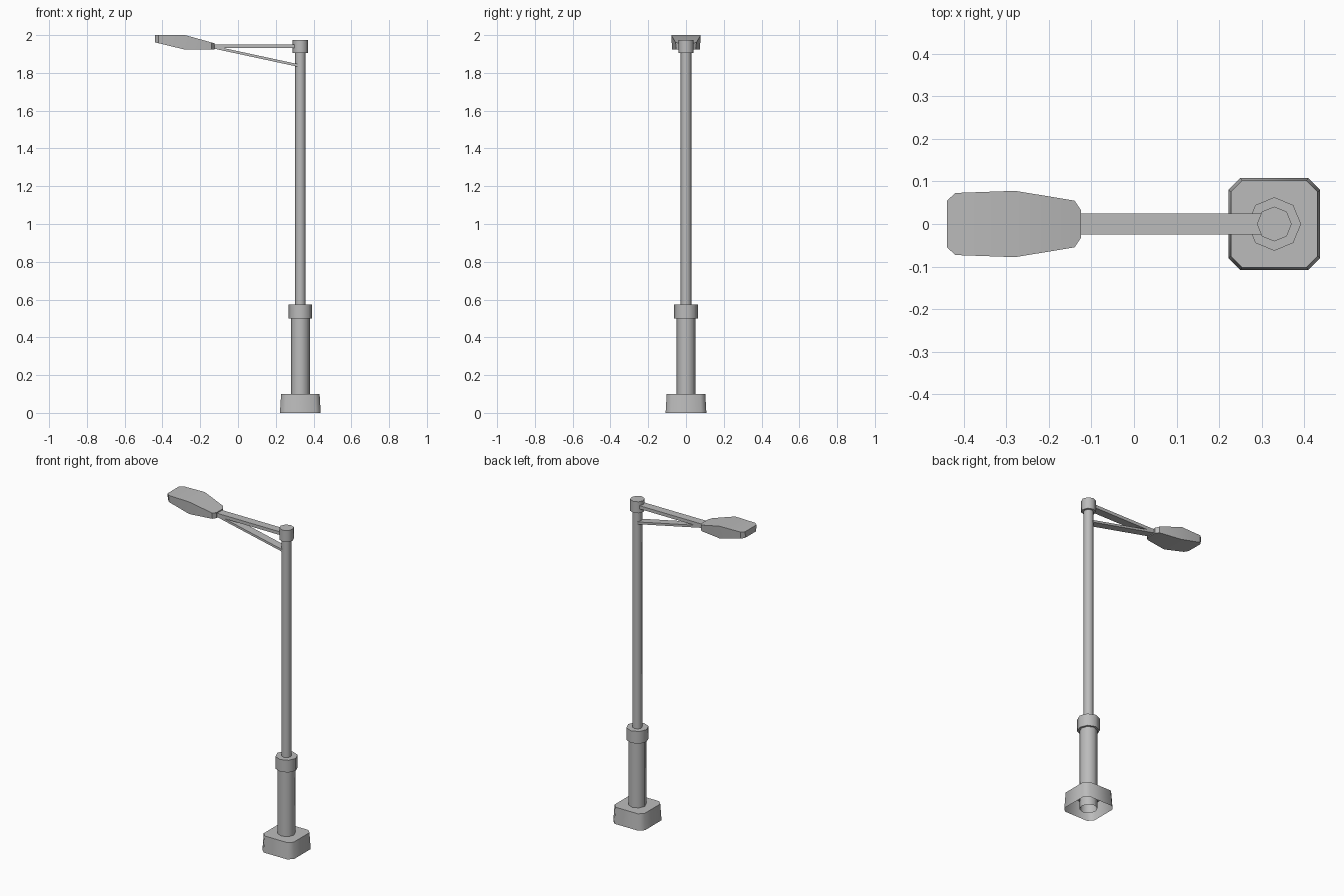
import bpy, bmesh
from math import radians, cos, sin, pi

if "Cube" in bpy.data.objects:
    bpy.data.objects.remove(bpy.data.objects["Cube"], do_unlink=True)

# Single grey metal
metal = bpy.data.materials.new("grey_metal")
metal.use_nodes = True
grey = (0.5, 0.5, 0.5, 1)
metal.diffuse_color = grey
metal.node_tree.nodes["Principled BSDF"].inputs["Base Color"].default_value = grey

POLE_X = 0.33


def loft(name, rings, cap_start=True, cap_end=True, smooth=50):
    """Skin a list of equal-length point rings into one object."""
    bm = bmesh.new()
    loops = [[bm.verts.new(p) for p in ring] for ring in rings]
    n = len(loops[0])
    for a, b in zip(loops, loops[1:]):
        for i in range(n):
            j = (i + 1) % n
            bm.faces.new((a[i], a[j], b[j], b[i]))
    if cap_start:
        bm.faces.new(loops[0][::-1])
    if cap_end:
        bm.faces.new(loops[-1])
    if cap_start and cap_end:
        bmesh.ops.recalc_face_normals(bm, faces=bm.faces)
    mesh = bpy.data.meshes.new(name)
    bm.to_mesh(mesh)
    bm.free()
    mesh.materials.append(metal)
    obj = bpy.data.objects.new(name, mesh)
    bpy.context.collection.objects.link(obj)
    bpy.ops.object.select_all(action='DESELECT')
    obj.select_set(True)
    bpy.context.view_layer.objects.active = obj
    bpy.ops.object.shade_smooth_by_angle(angle=radians(smooth))
    return obj


def octagon(r, z):
    return [(POLE_X + r * cos(k * pi / 4), r * sin(k * pi / 4), z) for k in range(8)]


def tube(name, r, z0, z1, bottom=True):
    return loft(name, [octagon(r, z0), octagon(r, z1)], cap_start=bottom)


def chamfered_square(h, c, z):
    quarter = [(h, -h + c), (h, h - c)]
    pts = []
    for _ in range(4):
        pts += quarter
        quarter = [(-y, x) for x, y in quarter]
    return [(POLE_X + x, y, z) for x, y in pts]


def bar(name, start, end, half_width, thick):
    """Flat bar in the xz plane with upright ends."""
    rings = []
    for x, z in (start, end):
        rings.append([(x, s * half_width, z + t * thick / 2)
                      for s, t in ((-1, -1), (1, -1), (1, 1), (-1, 1))])
    return loft(name, rings, smooth=30)


# Hollow foot, open underneath
loft("base", [chamfered_square(0.108, 0.028, 0), chamfered_square(0.102, 0.026, 0.1)],
     cap_start=False)

# Post sections
tube("lower_post", 0.05, 0, 0.5, bottom=False)
tube("collar", 0.063, 0.5, 0.575)
tube("upper_post", 0.028, 0.57, 1.91)
tube("post_cap", 0.041, 1.905, 1.975)

# Arm and its diagonal brace
bar("arm", (0.31, 1.941), (-0.14, 1.941), 0.025, 0.02)
bar("brace", (0.315, 1.84), (-0.135, 1.937), 0.025, 0.014)

# Lamp head: x, half width, underside z, top z
stations = [
    (-0.44, 0.055, 1.962, 2.0),
    (-0.42, 0.073, 1.957, 2.0),
    (-0.28, 0.078, 1.923, 2.0),
    (-0.14, 0.055, 1.923, 1.961),
    (-0.125, 0.033, 1.923, 1.957),
]
taper = 0.94
loft("lamp_head", [[(x, -w * taper, lo), (x, w * taper, lo), (x, w, hi), (x, -w, hi)]
                   for x, w, lo, hi in stations], smooth=35)
